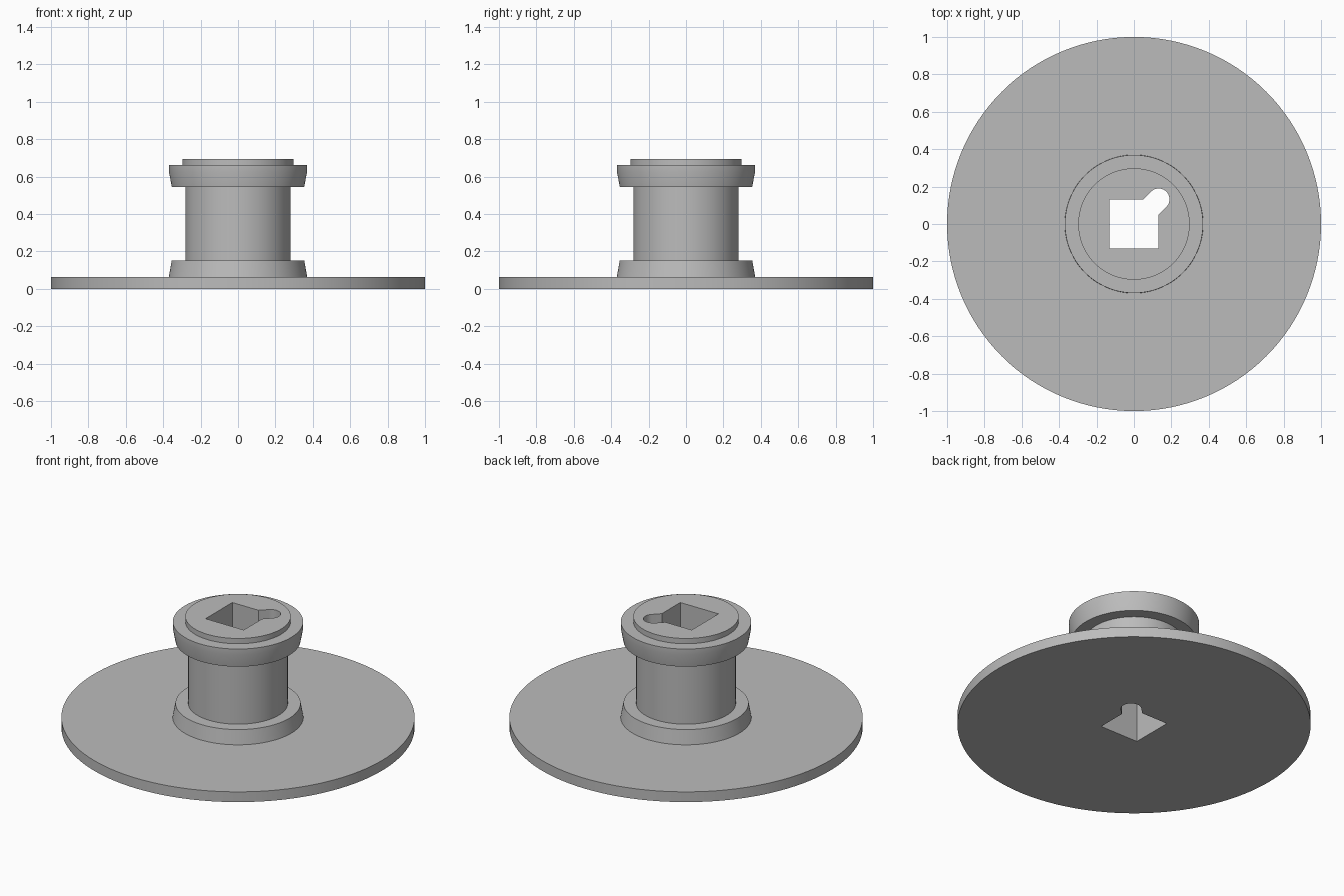
import bpy, bmesh, math
from mathutils import Vector

old = bpy.data.objects.get("Cube")
if old:
    bpy.data.objects.remove(old, do_unlink=True)

SEGMENTS = 128
HEIGHT = 0.695
HALF = 0.132      # half width of the square bore
SLOT = 0.058      # radius of the keyway

grey = bpy.data.materials.new("plain grey")
grey.use_nodes = True
colour = (0.5, 0.5, 0.5, 1)
grey.diffuse_color = colour
grey.node_tree.nodes["Principled BSDF"].inputs["Base Color"].default_value = colour


def make_object(name, bm):
    bmesh.ops.recalc_face_normals(bm, faces=bm.faces)
    mesh = bpy.data.meshes.new(name)
    bm.to_mesh(mesh)
    bm.free()
    mesh.materials.append(grey)
    obj = bpy.data.objects.new(name, mesh)
    bpy.context.collection.objects.link(obj)
    return obj


def turned(name, profile):
    """Solid of revolution with flat caps, from (radius, height) points."""
    bm = bmesh.new()
    rings = []
    for r, z in profile:
        angles = [math.tau * i / SEGMENTS for i in range(SEGMENTS)]
        rings.append([bm.verts.new((r * math.cos(a), r * math.sin(a), z)) for a in angles])
    for low, high in zip(rings, rings[1:]):
        for i in range(SEGMENTS):
            j = (i + 1) % SEGMENTS
            bm.faces.new((low[i], low[j], high[j], high[i]))
    bm.faces.new(rings[0])
    bm.faces.new(rings[-1])
    return make_object(name, bm)


def prism(name, outline, bottom, top):
    bm = bmesh.new()
    face = bm.faces.new([bm.verts.new((x, y, bottom)) for x, y in outline])
    side = bmesh.ops.extrude_face_region(bm, geom=[face])["geom"]
    verts = [v for v in side if isinstance(v, bmesh.types.BMVert)]
    bmesh.ops.translate(bm, verts=verts, vec=Vector((0, 0, top - bottom)))
    return make_object(name, bm)


# Disc, lower collar, barrel, upper collar and raised cap in one turning
hub = turned("flanged_hub", [
    (1.0, 0), (1.0, 0.064), (0.37, 0.064), (0.354, 0.152),
    (0.282, 0.152), (0.282, 0.545), (0.354, 0.545), (0.369, 0.625),
    (0.369, 0.662), (0.298, 0.662), (0.298, HEIGHT),
])

# Square bore with a rounded diagonal keyway at one corner
inner = HALF - SLOT * math.sqrt(2)
arc = [math.radians(-45 + 180 * i / 24) for i in range(25)]
outline = [(-HALF, -HALF), (HALF, -HALF), (HALF, inner)]
outline += [(HALF + SLOT * math.cos(a), HALF + SLOT * math.sin(a)) for a in arc]
outline += [(inner, HALF), (-HALF, HALF)]
bore = prism("bore_cutter", outline, -0.1, HEIGHT + 0.1)
bore.hide_render = True
bore.hide_set(True)

cut = hub.modifiers.new("bore", "BOOLEAN")
cut.operation = "DIFFERENCE"
cut.solver = "EXACT"
cut.object = bore

# Apply the cut, then shade round walls smooth with crisp edges
bpy.ops.object.select_all(action="DESELECT")
hub.select_set(True)
bpy.context.view_layer.objects.active = hub
bpy.ops.object.modifier_apply(modifier=cut.name)
bpy.data.objects.remove(bore, do_unlink=True)
bpy.ops.object.shade_smooth_by_angle(angle=math.radians(30))
